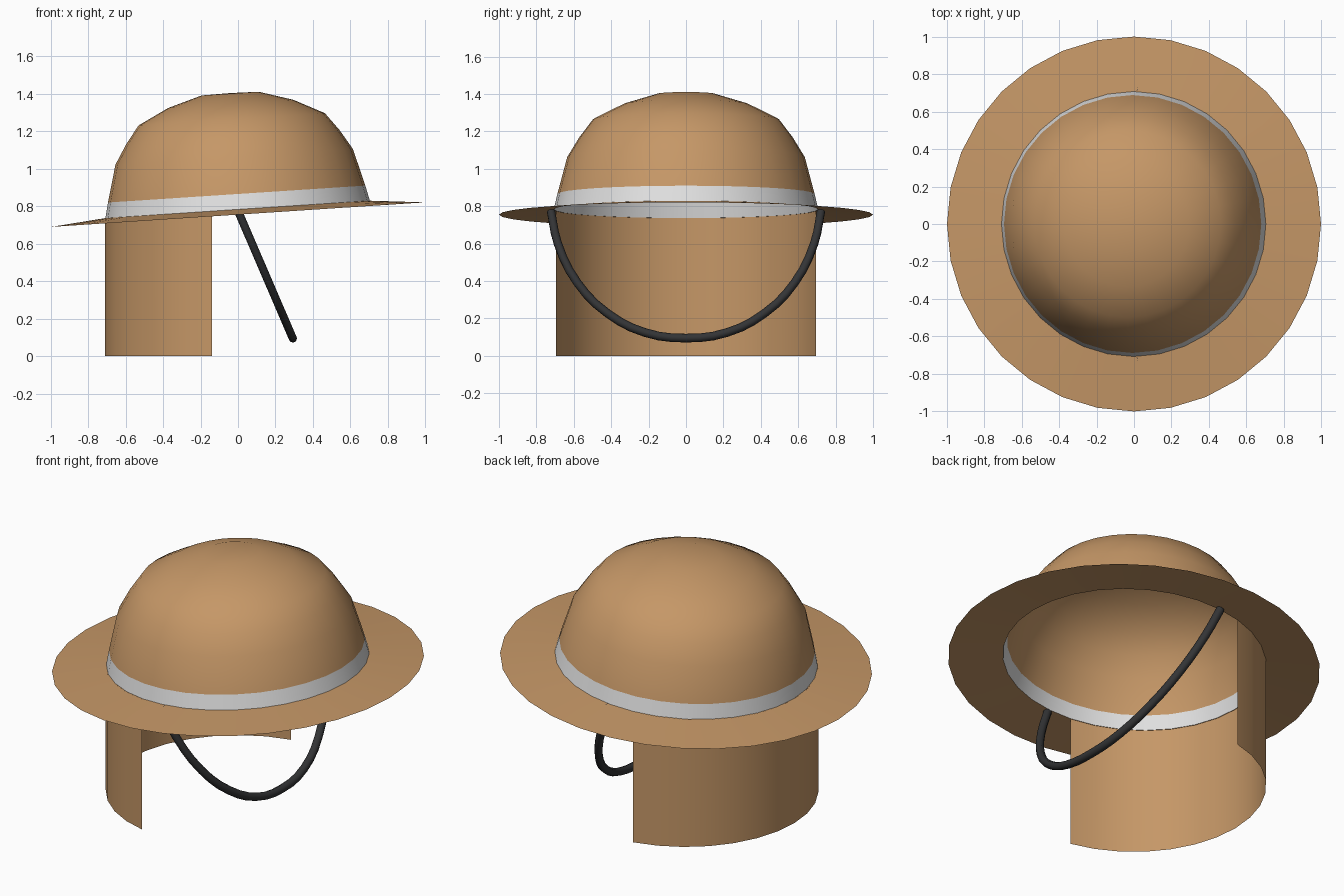
import bpy, bmesh, math
from mathutils import Matrix, Vector

if "Cube" in bpy.data.objects:
    bpy.data.objects.remove(bpy.data.objects["Cube"])

SIDES = 32
TILT = Matrix.Translation((0, 0, 0.755)) @ Matrix.Rotation(-math.radians(3.76), 4, 'Y')


def material(name, rgb):
    m = bpy.data.materials.new(name)
    m.diffuse_color = (*rgb, 1)
    m.use_nodes = True
    m.node_tree.nodes["Principled BSDF"].inputs["Base Color"].default_value = m.diffuse_color
    return m


TAN = material("tan cloth", (0.56, 0.31, 0.135))
GREY = material("pale grey", (0.75, 0.75, 0.75))
DARK = material("dark strap", (0.033, 0.034, 0.036))


def smooth(ob, angle):
    bpy.ops.object.select_all(action='DESELECT')
    ob.select_set(True)
    bpy.context.view_layer.objects.active = ob
    bpy.ops.object.shade_smooth_by_angle(angle=math.radians(angle))


def finish(bm, name, mat):
    me = bpy.data.meshes.new(name)
    bm.to_mesh(me)
    bm.free()
    me.materials.append(mat)
    ob = bpy.data.objects.new(name, me)
    bpy.context.collection.objects.link(ob)
    smooth(ob, 40)
    return ob


def ring(bm, r, h):
    return [bm.verts.new(TILT @ Vector((r * math.cos(a), r * math.sin(a), h)))
            for a in (2 * math.pi * i / SIDES for i in range(SIDES))]


def revolve(name, profile, mat, tip=None):
    """Spin an outer-to-inner (radius, height) profile about the tilted axis."""
    bm = bmesh.new()
    rings = [ring(bm, r, h) for r, h in profile]
    for lo, hi in zip(rings, rings[1:]):
        for i in range(SIDES):
            j = (i + 1) % SIDES
            bm.faces.new((lo[i], lo[j], hi[j], hi[i]))
    if tip is not None:
        top = bm.verts.new(TILT @ Vector((0, 0, tip)))
        for i in range(SIDES):
            bm.faces.new((rings[-1][i], rings[-1][(i + 1) % SIDES], top))
    return finish(bm, name, mat)


# Hat: sloping brim, band and dome
revolve("brim", [(1.0, 0), (0.707, 0.028)], TAN)
revolve("hat_band", [(0.707, 0.028), (0.688, 0.11)], GREY)
revolve("crown", [(0.688, 0.11), (0.635, 0.309), (0.57, 0.415),
                  (0.498, 0.51), (0.335, 0.592), (0.153, 0.647)], TAN, tip=0.65)

# Neck cape hanging from the rear of the brim
bm = bmesh.new()
upper, lower = [], []
for i in range(9, 24):
    a = 2 * math.pi * i / SIDES
    p = TILT @ Vector((0.71 * math.cos(a), 0.71 * math.sin(a), 0.028))
    upper.append(bm.verts.new(p))
    lower.append(bm.verts.new((p.x, p.y, 0)))
for i in range(len(upper) - 1):
    bm.faces.new((lower[i], lower[i + 1], upper[i + 1], upper[i]))
finish(bm, "neck_cape", TAN)

# Chin strap: a round tube hanging in a slanted plane
half = [(0.722, 0.775), (0.685, 0.60), (0.58, 0.39), (0.42, 0.228), (0.22, 0.125)]
path = [(-y, z) for y, z in half] + [(0, 0.095)] + half[::-1]
cu = bpy.data.curves.new("chin_strap", 'CURVE')
cu.dimensions = '3D'
cu.bevel_depth = 0.023
cu.bevel_resolution = 2
cu.resolution_u = 3
cu.use_fill_caps = True
sp = cu.splines.new('BEZIER')
sp.bezier_points.add(len(path) - 1)
for bp, (y, z) in zip(sp.bezier_points, path):
    bp.co = ((0.775 - z) * 0.43, y, z)
    bp.handle_left_type = bp.handle_right_type = 'AUTO'
cu.materials.append(DARK)
strap = bpy.data.objects.new("chin_strap", cu)
bpy.context.collection.objects.link(strap)
bpy.ops.object.select_all(action='DESELECT')
strap.select_set(True)
bpy.context.view_layer.objects.active = strap
bpy.ops.object.convert(target='MESH')
smooth(bpy.context.object, 60)
